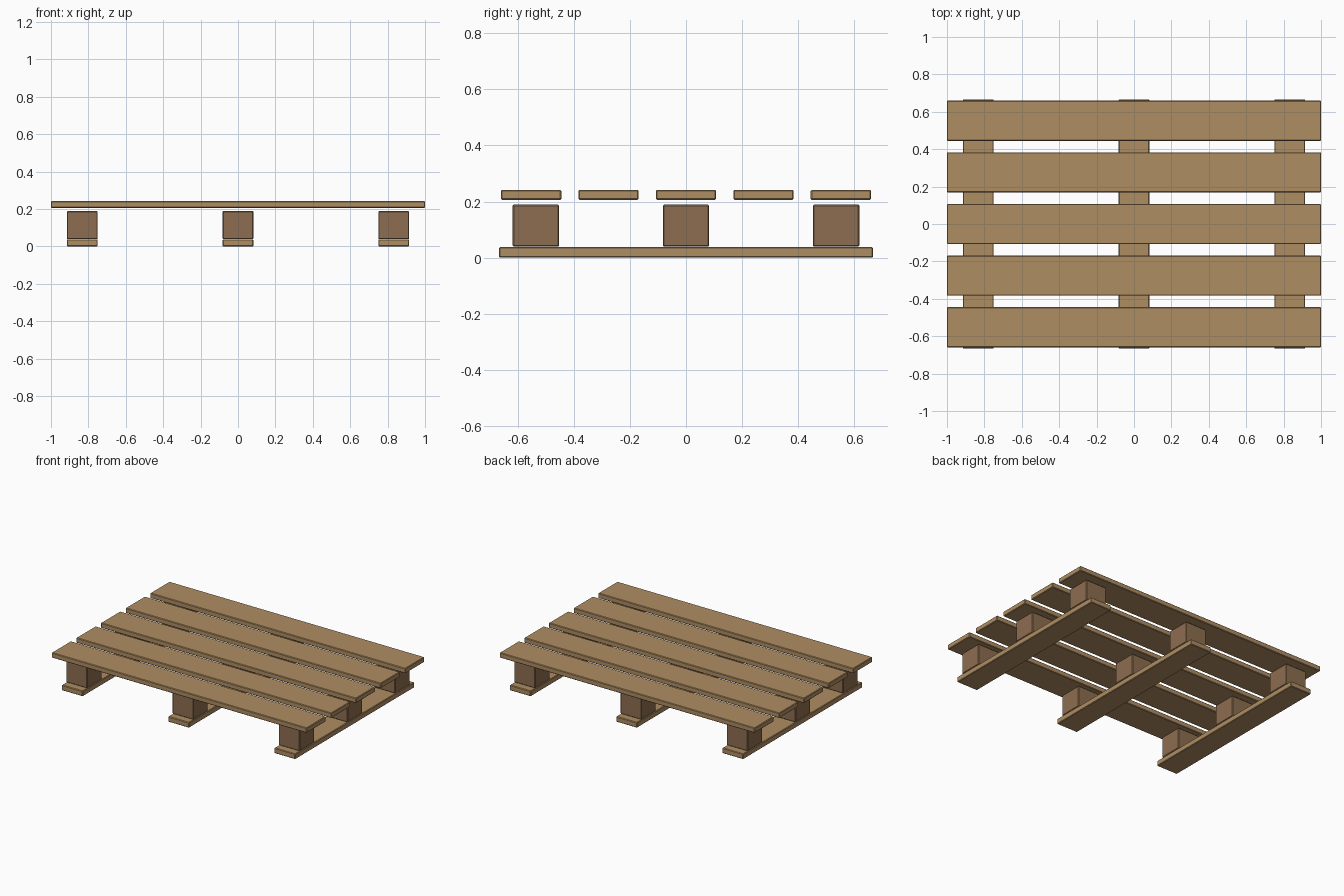
import bpy
import bmesh

if "Cube" in bpy.data.objects:
    bpy.data.objects.remove(bpy.data.objects["Cube"], do_unlink=True)


def make_material(name, rgb):
    mat = bpy.data.materials.new(name)
    mat.use_nodes = True
    color = (*rgb, 1.0)
    mat.diffuse_color = color
    mat.node_tree.nodes["Principled BSDF"].inputs["Base Color"].default_value = color
    return mat


def add_board(name, center, size, mat):
    """Box with slightly eased edges."""
    mesh = bpy.data.meshes.new(name)
    bm = bmesh.new()
    bmesh.ops.create_cube(bm, size=1.0)
    bmesh.ops.scale(bm, vec=size, verts=bm.verts)
    bm.to_mesh(mesh)
    bm.free()
    mesh.materials.append(mat)
    obj = bpy.data.objects.new(name, mesh)
    obj.location = center
    bpy.context.collection.objects.link(obj)
    bevel = obj.modifiers.new("eased_edges", "BEVEL")
    bevel.width = 0.004
    bevel.segments = 1
    return obj


plank_wood = make_material("light_plank_wood", (0.43, 0.27, 0.125))
block_wood = make_material("dark_block_wood", (0.27, 0.155, 0.08))

BOARD = 0.036      # board thickness
BLOCK = 0.165      # block and runner width
columns = {"right": -0.833, "middle": 0.0, "left": 0.833}
rows = {"front": -0.535, "centre": 0.0, "back": 0.535}

# Deck slats across the top
for i in range(5):
    add_board(f"deck_slat_{i + 1}", (0, (i - 2) * 0.276, 0.224),
              (2.0, 0.215, BOARD), plank_wood)

# Bottom runners with three spacer blocks on each
for side, x in columns.items():
    add_board(f"{side}_runner", (x, 0, 0.02), (BLOCK, 1.333, BOARD + 0.002), plank_wood)
    for row, y in rows.items():
        add_board(f"{side}_{row}_block", (x, y, 0.114), (BLOCK, BLOCK, 0.15), block_wood)

# Rest the runners on the ground
for obj in bpy.context.collection.objects:
    if obj.name.endswith("_runner"):
        obj.location.z = 0.019
